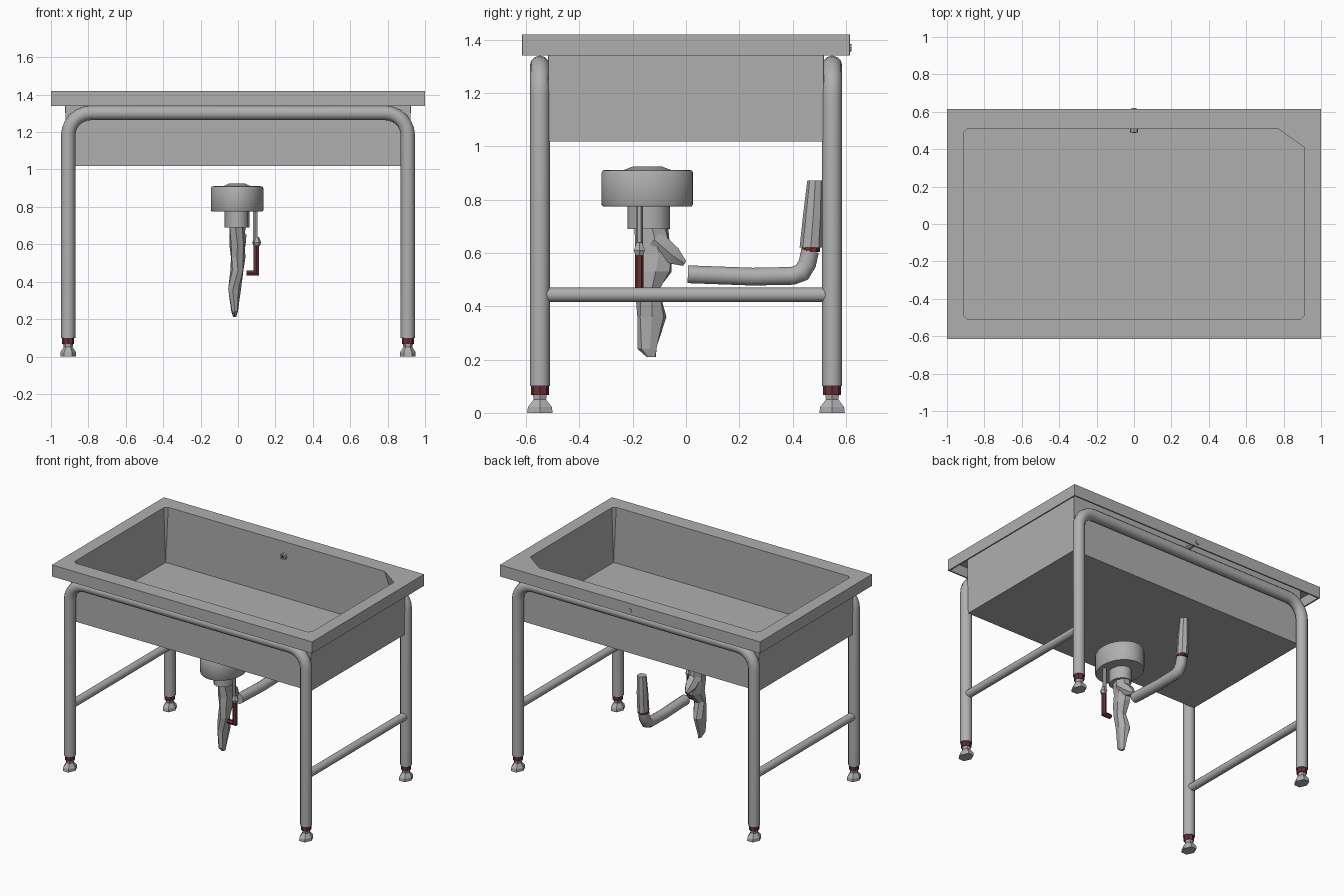
import bpy, bmesh, math
from mathutils import Vector

if "Cube" in bpy.data.objects:
    bpy.data.objects.remove(bpy.data.objects["Cube"], do_unlink=True)


def material(name, color):
    m = bpy.data.materials.new(name)
    m.use_nodes = True
    m.diffuse_color = color
    m.node_tree.nodes["Principled BSDF"].inputs["Base Color"].default_value = color
    return m


steel = material("brushed steel grey", (0.43, 0.43, 0.43, 1))
red = material("dark red rubber", (0.14, 0.03, 0.035, 1))


def loft(name, rings, mat, smooth=False, cap=True):
    """Skin a row of equal-length point loops into one object."""
    bm = bmesh.new()
    loops = [[bm.verts.new(p) for p in ring] for ring in rings]
    n = len(loops[0])
    for a, b in zip(loops, loops[1:]):
        for i in range(n):
            j = (i + 1) % n
            bm.faces.new((a[i], a[j], b[j], b[i]))
    if cap:
        bm.faces.new(loops[0])
        bm.faces.new(loops[-1])
    bmesh.ops.recalc_face_normals(bm, faces=bm.faces)
    mesh = bpy.data.meshes.new(name)
    bm.to_mesh(mesh)
    bm.free()
    mesh.materials.append(mat)
    ob = bpy.data.objects.new(name, mesh)
    bpy.context.collection.objects.link(ob)
    if smooth:
        bpy.ops.object.select_all(action='DESELECT')
        bpy.context.view_layer.objects.active = ob
        ob.select_set(True)
        bpy.ops.object.shade_smooth_by_angle(angle=math.radians(40))
    return ob


def oval(x, y, z, rx, ry, n, turn=0.0):
    angles = [2 * math.pi * (i + turn) / n for i in range(n)]
    return [(x + rx * math.cos(a), y + ry * math.sin(a), z) for a in angles]


def tube(name, path, radii, normal, mat, sides=12):
    """Sweep a round section along a flat path with mitred bends."""
    pts, normal, rings = [Vector(p) for p in path], Vector(normal), []
    for i, p in enumerate(pts):
        d_in = (p - pts[max(i - 1, 0)]).normalized()
        d_out = (pts[min(i + 1, len(pts) - 1)] - p).normalized()
        t = (d_in + d_out).normalized()
        miter = 1 / max(t.dot(d_out if d_out.length else d_in), 0.5)
        side = t.cross(normal)
        r = radii[i] if isinstance(radii, list) else radii
        rings.append([p + normal * r * math.cos(a) + side * r * miter * math.sin(a)
                      for a in (2 * math.pi * k / sides for k in range(sides))])
    return loft(name, rings, mat, smooth=True)


def rect(x, y, z, cx=0.0, cy=0.0, small=0.0):
    """Eight-point rectangle; the back left corner has its own chamfer."""
    s = small
    return [(x, -y + s, z), (x, y - cy, z), (x - cx, y, z), (-x + s, y, z),
            (-x, y - s, z), (-x, -y + s, z), (-x + s, -y, z), (x - s, -y, z)]


# Basin: folded rim, open tub and closed underside in one shell
e = 0.001
basin = loft("basin", [
    rect(0.915, 0.512, 1.03, e, e, e),
    rect(0.912, 0.508, 1.42, 0.14, 0.10, 0.02),
    rect(1.0, 0.615, 1.42, e, e, e),
    rect(1.0, 0.615, 1.34, e, e, e),
    rect(0.99, 0.605, 1.34, e, e, e),
    rect(0.99, 0.605, 1.41, e, e, e),
    rect(0.925, 0.518, 1.41, e, e, e),
    rect(0.92, 0.515, 1.018, e, e, e)], steel)

# Overflow fitting through the back wall
for name, y0, y1, z, r in (("overflow_ring", 0.49, 0.512, 1.32, 0.022),
                           ("overflow_bolt", 0.515, 0.62, 1.37, 0.014)):
    tube(name, [(0, y0, z), (0, y1, z)], r, (1, 0, 0), steel, 8)
tube("overflow_hole", [(0, 0.486, 1.32), (0, 0.491, 1.32)], 0.01, (1, 0, 0), red, 8)

# Bent tube frames, front and back
leg_x, leg_y, bend = 0.908, 0.548, 0.12
arc = [math.radians(a) for a in range(0, 91, 15)]
half = [(leg_x - bend + bend * math.cos(a), 1.302 - bend + bend * math.sin(a)) for a in arc]
profile = [(leg_x, 0.1)] + half
profile += [(-x, z) for x, z in reversed(profile)]
for label, s in (("front", -1), ("back", 1)):
    tube(label + "_leg_frame", [(x, s * leg_y, z) for x, z in profile],
         0.038, (0, 1, 0), steel)

# Side rails and adjustable feet
for side, sx in (("left", 1), ("right", -1)):
    x = sx * leg_x
    tube(side + "_side_rail", [(x, -0.53, 0.443), (x, 0.53, 0.443)],
         0.027, (1, 0, 0), steel)
    for label, sy in (("front", -1), ("back", 1)):
        y = sy * leg_y
        name = label + "_" + side
        loft(name + "_foot_collar",
             [oval(x, y, z, 0.032, 0.034, 8) for z in (0.068, 0.102)], red)
        loft(name + "_foot", [
            oval(x, y, 0.0, 0.042, 0.055, 6), oval(x, y, 0.022, 0.042, 0.052, 6),
            oval(x, y, 0.05, 0.024, 0.027, 6), oval(x, y, 0.07, 0.028, 0.03, 6)], steel)

# Drain housing under the basin
dx, dy = -0.005, -0.145
loft("drain_housing", [
    oval(dx, dy, z, 0.14 * k, 0.172 * k, 32)
    for z, k in ((0.775, 0.97), (0.782, 1), (0.9, 1), (0.91, 0.97),
                 (0.912, 0.5), (0.925, 0.3))], steel, smooth=True)
loft("drain_neck", [oval(dx, -0.14, z, 0.066, 0.08, 12) for z in (0.69, 0.778)],
     steel, smooth=True)

# Faceted trap body tapering to a point
loft("trap_body", [
    oval(-0.005, -0.13, 0.70, 0.045, 0.065, 7),
    oval(-0.005, -0.12, 0.60, 0.042, 0.07, 7, 0.3),
    oval(0.0, -0.12, 0.53, 0.04, 0.07, 7, 0.1),
    oval(-0.005, -0.145, 0.46, 0.036, 0.046, 7, 0.4),
    oval(-0.02, -0.128, 0.36, 0.036, 0.056, 7),
    oval(-0.018, -0.145, 0.24, 0.018, 0.037, 7, 0.3),
    oval(-0.018, -0.13, 0.21, 0.008, 0.018, 7)], steel)
tube("trap_branch", [(0, -0.12, 0.65), (0, -0.05, 0.59), (0, -0.005, 0.56)],
     [0.045, 0.04, 0.012], (1, 0, 0), steel, 6)

# Thin side pipe with a red elbow
tube("side_pipe", [(0.092, -0.175, 0.78), (0.092, -0.175, 0.59)],
     0.013, (0, 1, 0), steel, 6)
loft("side_pipe_nut", [oval(0.1, -0.175, z, r, r, 6)
                       for z, r in ((0.59, 0.016), (0.61, 0.024), (0.64, 0.012))], steel)
tube("side_elbow", [(0.098, -0.175, 0.595), (0.098, -0.175, 0.447), (0.045, -0.175, 0.447)],
     0.016, (0, 1, 0), red, 6)

# Outlet pipe running to the back and up
tube("outlet_pipe", [(0, 0.007, 0.52), (0, 0.25, 0.511), (0, 0.40, 0.514), (0, 0.435, 0.527),
                     (0, 0.455, 0.56), (0, 0.465, 0.607)],
     0.035, (1, 0, 0), steel, 10)
loft("outlet_ring", [oval(0, 0.468, z, 0.036, 0.036, 10) for z in (0.604, 0.622)], red)
loft("outlet_riser", [oval(0, 0.468, 0.62, 0.036, 0.042, 8),
                      oval(0, 0.478, 0.75, 0.036, 0.038, 8),
                      oval(0, 0.485, 0.872, 0.03, 0.03, 8)], steel)
